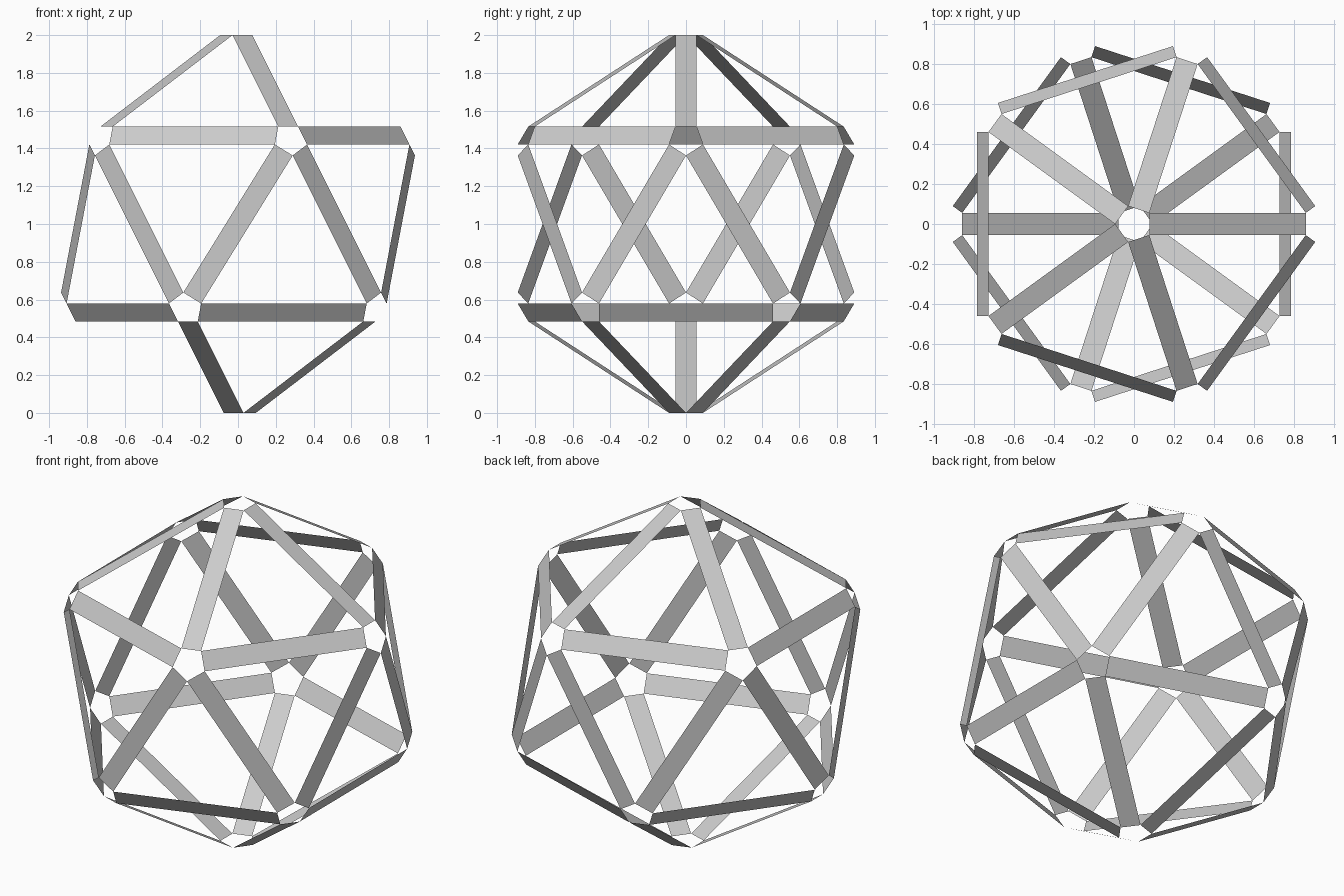
import bpy, bmesh
from math import cos, sin, radians, tan, sqrt
from itertools import combinations
from mathutils import Vector

if "Cube" in bpy.data.objects:
    bpy.data.objects.remove(bpy.data.objects["Cube"])

W = 0.111                                            # strip width
GAP = W / 2 / tan(radians(36)) * sqrt((5 - sqrt(5)) * 0.5)
c, s = 0.850651, 0.525731                            # slope of an edge leaving a pole
GAP = W / 2 / tan(radians(36)) / c                   # trim so five strips meet corner to corner
R = 1 + s * GAP                                      # trimmed ends land on z = 0 and z = 2

# icosahedron corners: two poles and two staggered rings
ring, h = 2 * R / sqrt(5), R / sqrt(5)
pts = [Vector((0, 0, R)), Vector((0, 0, -R))]
for start, z in ((0, h), (36, -h)):
    for i in range(5):
        a = radians(start + 72 * i)
        pts.append(Vector((ring * cos(a), ring * sin(a), z)))

# one flat strip along every edge, facing outward
bm = bmesh.new()
for a, b in combinations(pts, 2):
    if (a - b).length > 1.1 * R:
        continue
    d = (b - a).normalized()
    side = (a + b).cross(d).normalized() * W / 2
    p, q = a + d * GAP, b - d * GAP
    up = Vector((0, 0, 1))
    bm.faces.new([bm.verts.new(v + up) for v in (p - side, q - side, q + side, p + side)])
bmesh.ops.remove_doubles(bm, verts=bm.verts[:], dist=0.001)

mesh = bpy.data.meshes.new("icosahedron_strip_frame")
bm.to_mesh(mesh)
bm.free()
obj = bpy.data.objects.new("icosahedron_strip_frame", mesh)
bpy.context.collection.objects.link(obj)
